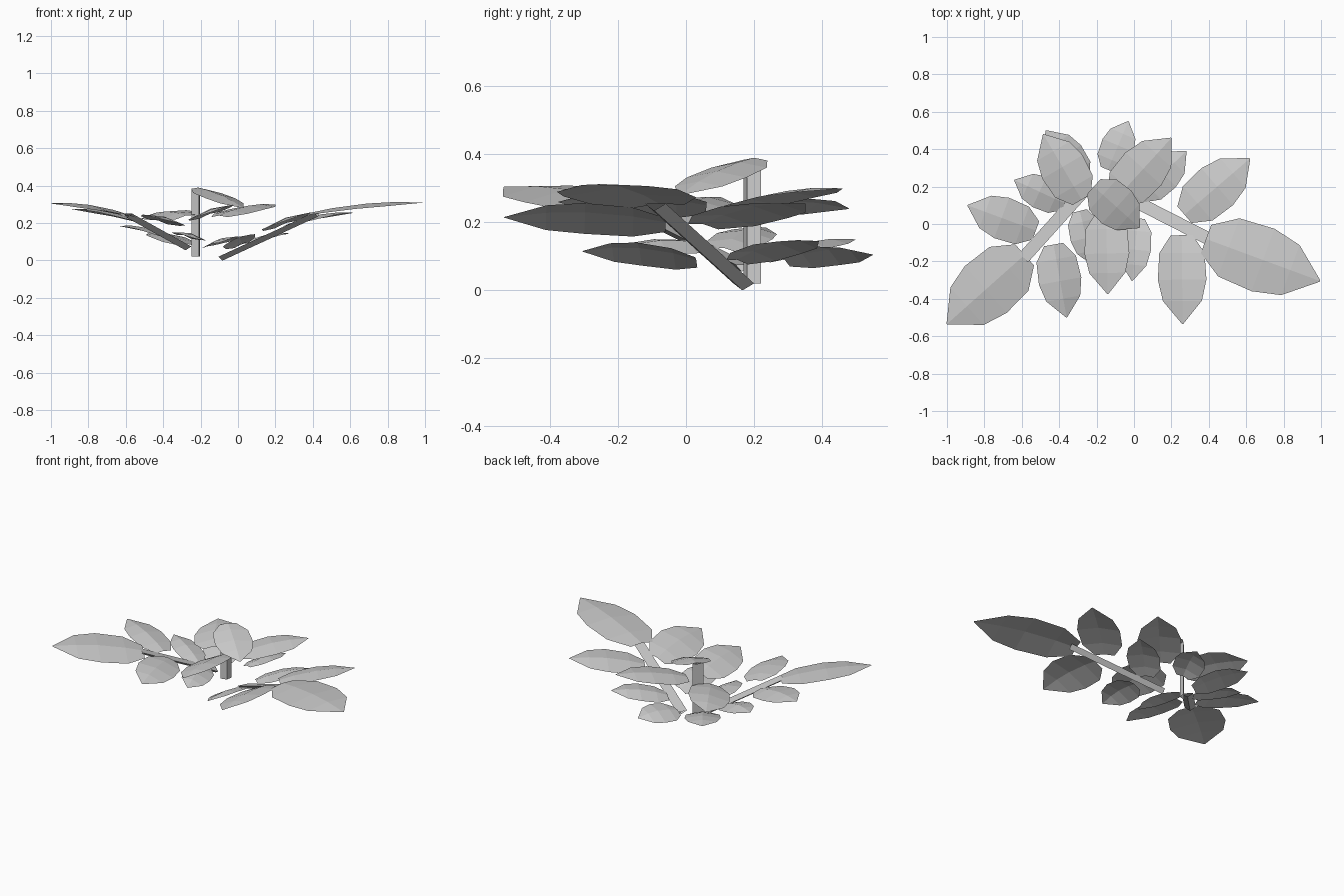
import bpy, bmesh
from mathutils import Vector

if "Cube" in bpy.data.objects:
    bpy.data.objects.remove(bpy.data.objects["Cube"])

# Leaf rows: (position along midrib, half-width factor)
ROWS = [(0, 0.45), (0.2, 0.93), (0.5, 1.0), (0.74, 0.8), (1, 0.02)]


def leaf(name, base, tip, half, slope=0.0, arch=0.022, fold=0.018):
    """Creased low-poly leaf; slope is the rise per unit towards its right side."""
    base, tip = Vector(base), Vector(tip)
    axis = tip - base
    side = Vector((axis.y, -axis.x, 0)).normalized()
    side.z = slope
    bm = bmesh.new()
    rows = []
    for t, w in ROWS:
        mid = base + axis * t + Vector((0, 0, arch * 4 * t * (1 - t)))
        drop = Vector((0, 0, fold * w))
        rows.append([bm.verts.new(p) for p in
                     (mid - side * half * w - drop, mid, mid + side * half * w - drop)])
    for a, b in zip(rows, rows[1:]):
        for i in range(2):
            bm.faces.new((a[i], a[i + 1], b[i + 1], b[i]))
    finish(name, bm)


def stem(name, start, end, side, half=0.034, keel=0.022):
    """Flat-topped stem with a shallow keel on the underside."""
    start, end = Vector(start), Vector(end)
    side = Vector(side).normalized()
    under = (end - start).cross(side).normalized()
    bm = bmesh.new()
    a, b = ([bm.verts.new(p + o) for o in (side * half, under * keel, -side * half)]
            for p in (start, end))
    for i in range(3):
        j = (i + 1) % 3
        bm.faces.new((a[i], a[j], b[j], b[i]))
    finish(name, bm)


def finish(name, bm):
    bmesh.ops.recalc_face_normals(bm, faces=bm.faces)
    me = bpy.data.meshes.new(name)
    bm.to_mesh(me)
    bm.free()
    bpy.context.collection.objects.link(bpy.data.objects.new(name, me))


# Upright branch
stem("upright_stem", (-0.225, 0.195, 0.02), (-0.225, 0.195, 0.385), (-0.67, -0.74, 0))
leaf("upright_end_leaf", (-0.215, 0.2, 0.39), (0.03, -0.02, 0.28), 0.118, 0, 0.015)
leaf("upright_leaf_upper_left", (-0.28, 0.13, 0.24), (-0.485, 0.48, 0.24), 0.125, 0.2)
leaf("upright_leaf_upper_right", (-0.1, 0.13, 0.24), (0.2, 0.46, 0.30), 0.13, 0)
leaf("upright_leaf_upper_front", (-0.15, 0.06, 0.25), (-0.14, -0.375, 0.26), 0.12, -0.33)
leaf("upright_leaf_lower_left", (-0.28, 0.22, 0.09), (-0.47, 0.5, 0.15), 0.11, 0)
leaf("upright_leaf_lower_back", (-0.14, 0.29, 0.09), (-0.03, 0.55, 0.105), 0.09, 0.3)

# Right branch
stem("right_stem", (-0.09, 0.17, 0.02), (0.42, -0.09, 0.255), (-0.45, -0.89, 0))
leaf("right_end_leaf", (0.385, -0.08, 0.255), (0.995, -0.305, 0.31), 0.178, -0.06)
leaf("right_leaf_outer_front", (0.255, -0.06, 0.20), (0.26, -0.535, 0.215), 0.13, -0.35)
leaf("right_leaf_outer_back", (0.27, 0.05, 0.195), (0.62, 0.35, 0.255), 0.13, 0.13)
leaf("right_leaf_inner_front", (0.02, 0.03, 0.09), (-0.01, -0.305, 0.115), 0.085, -0.4)
leaf("right_leaf_inner_back", (0.03, 0.15, 0.09), (0.28, 0.39, 0.145), 0.1, 0.13)

# Left branch
stem("left_stem", (-0.275, 0.17, 0.075), (-0.59, -0.18, 0.25), (-0.74, 0.67, 0))
leaf("left_end_leaf", (-0.585, -0.165, 0.245), (-1.0, -0.535, 0.305), 0.168, 0.12)
leaf("left_leaf_outer_back", (-0.525, -0.035, 0.21), (-0.89, 0.1, 0.275), 0.115, -0.1)
leaf("left_leaf_outer_front", (-0.43, -0.11, 0.215), (-0.36, -0.5, 0.21), 0.115, 0.25)
leaf("left_leaf_inner_back", (-0.37, 0.11, 0.125), (-0.64, 0.235, 0.185), 0.09, -0.1)
leaf("left_leaf_inner_front", (-0.29, 0.07, 0.135), (-0.22, -0.22, 0.115), 0.085, 0.25)
